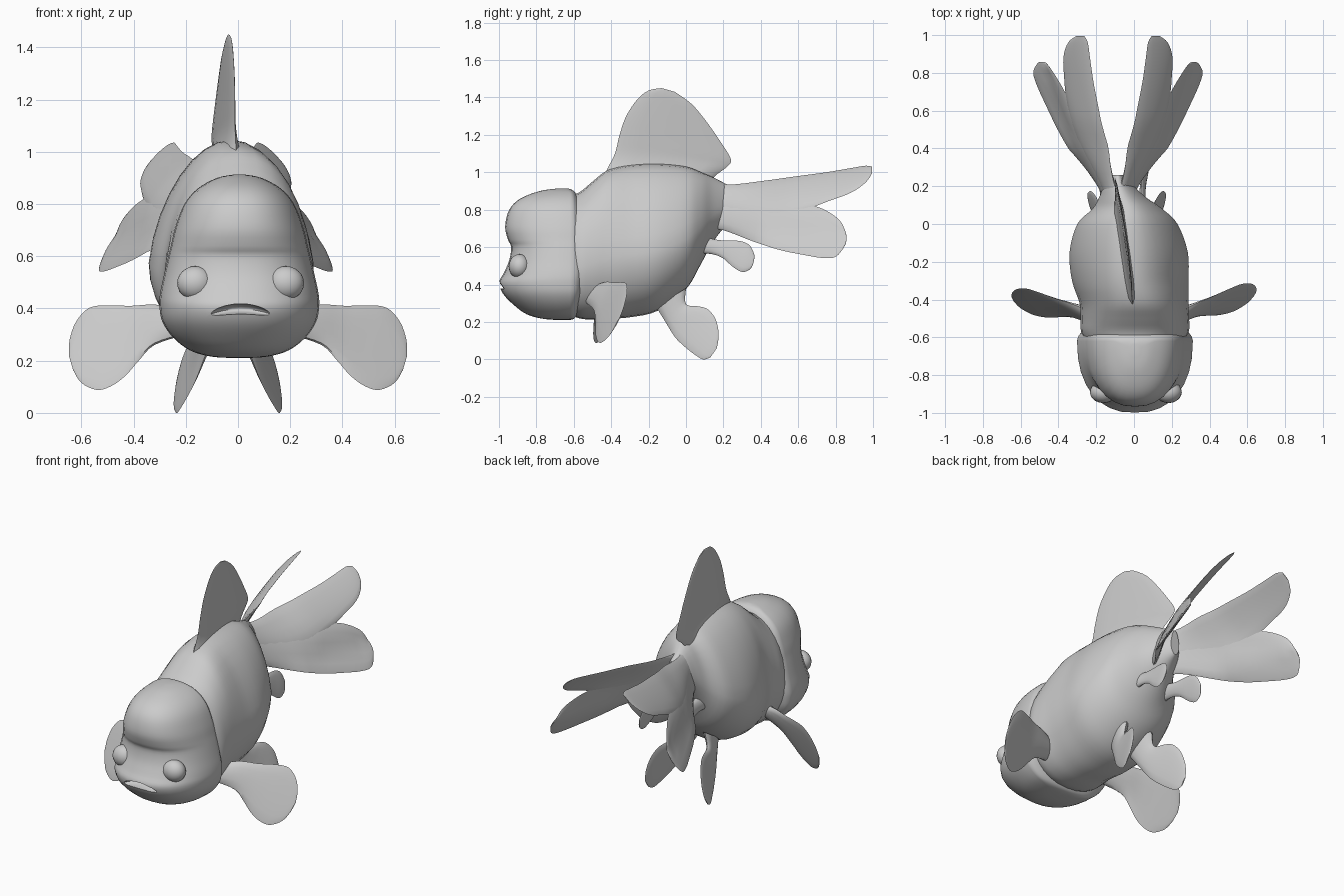
import bpy, bmesh
from math import sin, cos, pi

if "Cube" in bpy.data.objects:
    bpy.data.objects.remove(bpy.data.objects["Cube"])


def smooth(rows, n=4):
    """Catmull-Rom interpolation between rows of numbers."""
    out = []
    for i in range(len(rows) - 1):
        p0, p1 = rows[max(i - 1, 0)], rows[i]
        p2, p3 = rows[i + 1], rows[min(i + 2, len(rows) - 1)]
        for k in range(n):
            t = k / n
            out.append([0.5 * (2 * b + (c - a) * t + (2 * a - 5 * b + 4 * c - d) * t * t
                               + (3 * b - a - 3 * c + d) * t ** 3)
                        for a, b, c, d in zip(p0, p1, p2, p3)])
    return out + [list(rows[-1])]


def loft(name, rings):
    """Skin a list of closed rings and cap both ends."""
    bm = bmesh.new()
    loops = [[bm.verts.new(p) for p in r] for r in rings]
    m = len(loops[0])
    for a, b in zip(loops, loops[1:]):
        for i in range(m):
            j = (i + 1) % m
            bm.faces.new((a[i], a[j], b[j], b[i]))
    bm.faces.new(loops[0])
    bm.faces.new(loops[-1])
    bmesh.ops.recalc_face_normals(bm, faces=bm.faces)
    me = bpy.data.meshes.new(name)
    bm.to_mesh(me)
    bm.free()
    ob = bpy.data.objects.new(name, me)
    bpy.context.collection.objects.link(ob)
    return ob


def fin(name, rows, place, sides=14):
    """Lens-section blade; rows are (edge A u,v, edge B u,v, thickness)."""
    rings = []
    for au, av, bu, bv, t in smooth(rows):
        ring = []
        for i in range(sides):
            a = 2 * pi * i / sides
            c = cos(a)
            ring.append(place((au + bu) / 2 + (au - bu) / 2 * c,
                              (av + bv) / 2 + (av - bv) / 2 * c, max(t, .004) / 2 * sin(a)))
        rings.append(ring)
    return loft(name, rings)


def power(v, e):
    return abs(v) ** e * (1 if v >= 0 else -1)


def ramp(v):
    return min(max(v, 0), 1)


ANG = [2 * pi * i / 32 for i in range(32)]

# body: y, centre x, bottom z, top z, half width
body = [(-.64, .005, .25, .87, .25), (-.57, .005, .219, .893, .285), (-.50, .005, .213, .95, .287),
        (-.42, 0, .216, 1.01, .288), (-.30, -.02, .225, 1.04, .308), (-.15, -.028, .26, 1.045, .313),
        (0, -.035, .375, 1.03, .265), (.08, -.035, .51, 1.0, .185), (.14, -.06, .62, .975, .125),
        (.20, -.08, .70, .945, .08), (.26, -.085, .755, .91, .03)]
rings = []
for y, cx, zb, zt, hw in smooth(body):
    zm = zb + .41 * (zt - zb)
    peak = .17 * ramp((y + .6) / .3)        # back narrows towards the dorsal ridge
    q = .85 + .15 * ramp((y + .5) / .3)     # squarer section next to the head
    rings.append([(cx + hw * power(sin(a), q) * (1 - peak * max(cos(a), 0)), y,
                   zm + cos(a) * ((zt - zm) if cos(a) > 0 else (zm - zb))) for a in ANG])
loft("body", rings)

# head with domed cap: z, front y, back y, half width
head = [(.21, -.67, -.63, .02), (.216, -.76, -.60, .11), (.24, -.85, -.58, .19),
        (.29, -.92, -.56, .255), (.35, -.978, -.535, .295), (.41, -1.0, -.523, .306),
        (.46, -.975, -.515, .303), (.53, -.945, -.515, .288), (.60, -.935, -.52, .272),
        (.64, -.952, -.525, .262), (.71, -.967, -.535, .245), (.80, -.945, -.555, .21),
        (.86, -.885, -.575, .158), (.90, -.78, -.60, .085), (.913, -.69, -.63, .02)]
rings = []
for z, yf, yb, hw in smooth(head):
    ym = max(min(-.62, yb - .03), yf + .02)
    rings.append([(.005 + hw * power(sin(a), .87),
                   ym + power(cos(a), .87) * ((yb - ym) if cos(a) > 0 else (ym - yf)), z)
                  for a in ANG])
head_ob = loft("head", rings)

# mouth: downturned slot cut into the head
bpy.ops.mesh.primitive_uv_sphere_add(segments=24, ring_count=12, radius=1)
cutter = bpy.context.object
cutter.name = "mouth_cutter"
cutter.hide_render = True
for v in cutter.data.vertices:
    x, y, z = v.co
    x *= .125
    v.co = (.01 + x, -1.0 + .06 * y, .398 + .02 * z - 1.5 * x * x)
mod = head_ob.modifiers.new("mouth", 'BOOLEAN')
mod.operation = 'DIFFERENCE'
mod.object = cutter
bpy.context.view_layer.objects.active = head_ob
bpy.ops.object.modifier_apply(modifier="mouth")
bpy.data.objects.remove(cutter)

# eyes
for s, side in ((-1, "left"), (1, "right")):
    bpy.ops.mesh.primitive_uv_sphere_add(segments=20, ring_count=12, radius=1,
                                         location=(.01 + s * .173, -.89, .497))
    eye = bpy.context.object
    eye.name = side + "_eye"
    eye.scale = (.07, .058, .065)

# dorsal fin
fin("dorsal_fin", [(-.45, .95, .10, .90, .14), (-.42, 1.02, .15, .975, .075),
                   (-.38, 1.10, .22, 1.03, .034), (-.355, 1.2, .24, 1.07, .026),
                   (-.32, 1.3, .19, 1.155, .022), (-.26, 1.39, .11, 1.27, .018),
                   (-.20, 1.437, .03, 1.365, .014), (-.13, 1.45, -.06, 1.43, .005)],
    lambda y, z, w: (-.01 - .14 * (y + .4) + .03 * (z - 1.05) + w, y, z))

# fin outlines shared by both sides
upper_tail = [(.10, .97, .10, .78, .08), (.22, .935, .22, .76, .045), (.42, .955, .45, .74, .03),
              (.60, .98, .64, .80, .024), (.75, 1.0, .76, .845, .02), (.88, 1.022, .88, .89, .018),
              (.96, 1.035, .96, .945, .014), (.995, 1.03, .995, .995, .006)]
lower_tail = [(.10, .92, .10, .70, .08), (.20, .90, .20, .69, .045), (.40, .88, .36, .63, .03),
              (.56, .85, .50, .585, .024), (.67, .825, .62, .56, .02), (.75, .795, .73, .542, .018),
              (.82, .745, .80, .548, .016), (.85, .69, .845, .60, .012), (.858, .66, .857, .63, .006)]
pectoral = [(.22, .40, .20, .30, .08), (.32, .415, .32, .26, .05), (.41, .41, .38, .20, .03),
            (.50, .412, .43, .143, .022), (.57, .402, .485, .103, .018), (.62, .35, .54, .088, .014),
            (.645, .28, .60, .115, .010), (.648, .22, .632, .165, .006)]
pelvic = [(-.16, .28, 0, .38, .07), (-.11, .20, 0, .295, .04), (-.06, .12, .07, .283, .025),
          (-.01, .07, .12, .265, .02), (.04, .03, .16, .21, .018), (.09, 0, .175, .13, .014),
          (.13, .01, .165, .06, .006)]
anal = [(.04, .56, .08, .66, .06), (.12, .565, .16, .64, .035), (.19, .545, .22, .635, .025),
        (.25, .495, .29, .632, .02), (.30, .467, .34, .61, .018), (.34, .48, .365, .56, .012),
        (.358, .505, .364, .53, .006)]

for s, side, slope, pelvic_x in ((-1, "left", .36, .165), (1, "right", .45, .088)):
    def tail(y, z, w):
        tilt = (.8 if z > .83 else .65) * min(1, y / .4)
        bulge = .045 * ramp(1 - ((z - .86) / .18) ** 2) * ramp((y - .15) / .4)
        return (-.085 + s * (.055 + .35 * (y - .2) - tilt * (z - .83) + bulge + w), y, z)

    fin(side + "_tail_upper_lobe", upper_tail, tail)
    fin(side + "_tail_lower_lobe", lower_tail, tail)
    fin(side + "_pectoral_fin", pectoral,
        lambda x, z, w: (s * x, -.44 + slope * (x - .3) + .4 * (z - .4) + w, z))
    fin(side + "_pelvic_fin", pelvic,
        lambda y, z, w: (s * (pelvic_x + .2 * (.25 - z) + .3 * (y - .03) + w), y, z))
    fin(side + "_anal_fin", anal,
        lambda y, z, w: (-.06 + s * (.105 + .05 * (y - .1) - .2 * (z - .58) + w), y, z))

# soft shading everywhere
bpy.ops.object.select_all(action='SELECT')
bpy.context.view_layer.objects.active = head_ob
bpy.ops.object.shade_smooth_by_angle(angle=pi / 4)
